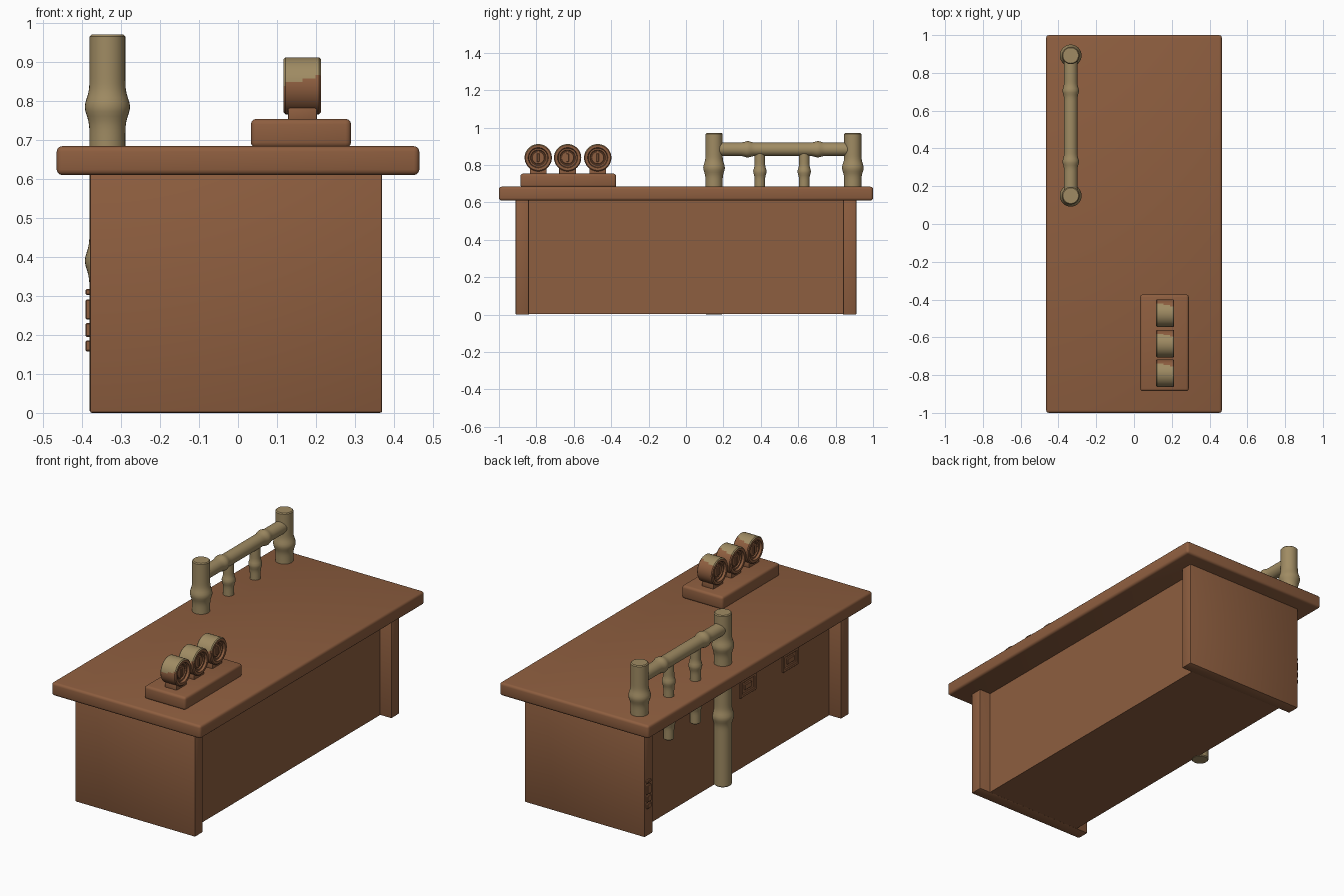
import bpy, bmesh, math
from mathutils import Vector

if "Cube" in bpy.data.objects:
    bpy.data.objects.remove(bpy.data.objects["Cube"])


def material(name, rgb):
    m = bpy.data.materials.new(name)
    m.diffuse_color = (*rgb, 1)
    m.use_nodes = True
    m.node_tree.nodes["Principled BSDF"].inputs["Base Color"].default_value = m.diffuse_color
    return m


WOOD = material("brown_wood", (0.27, 0.112, 0.05))
BAMBOO = material("tan_bamboo", (0.35, 0.26, 0.125))


def finish(name, bm, mats):
    bmesh.ops.recalc_face_normals(bm, faces=bm.faces)
    me = bpy.data.meshes.new(name)
    bm.to_mesh(me)
    bm.free()
    ob = bpy.data.objects.new(name, me)
    bpy.context.collection.objects.link(ob)
    for m in mats:
        me.materials.append(m)
    bpy.ops.object.select_all(action='DESELECT')
    ob.select_set(True)
    bpy.context.view_layer.objects.active = ob
    bpy.ops.object.shade_smooth_by_angle(angle=math.radians(35))
    return ob


def box(name, lo, hi, bevel=0.006, segments=2):
    bm = bmesh.new()
    bmesh.ops.create_cube(bm, size=1)
    for v in bm.verts:
        v.co = Vector([l + (c + 0.5) * (h - l) for l, h, c in zip(lo, hi, v.co)])
    if bevel:
        bmesh.ops.bevel(bm, geom=bm.edges[:], offset=bevel, segments=segments,
                        profile=0.5, affect='EDGES')
    return finish(name, bm, [WOOD])


def lathe(bm, origin, axis, profile, sides=32):
    """Revolve (distance, radius) pairs around an axis and cap both ends."""
    axis = Vector(axis)
    u = axis.orthogonal().normalized()
    w = axis.cross(u)
    rings = []
    for d, r in profile:
        rings.append([bm.verts.new(Vector(origin) + axis * d
                      + (u * math.cos(a) + w * math.sin(a)) * r)
                      for a in (math.tau * i / sides for i in range(sides))])
    for a, b in zip(rings, rings[1:]):
        for i in range(sides):
            j = (i + 1) % sides
            bm.faces.new((a[i], a[j], b[j], b[i]))
    bm.faces.new(rings[0])
    bm.faces.new(rings[-1])


def bamboo(name, origin, axis, length, radius, nodes, bump, width):
    # Straight cane with a soft swelling at each node and rounded rims
    prof = [(0, radius - 0.005)]
    n = max(30, int(length / 0.012))
    for i in range(n + 1):
        d = 0.005 + (length - 0.01) * i / n
        prof.append((d, radius + sum(bump * math.exp(-((d - k) / width) ** 2) for k in nodes)))
    prof.append((length, radius - 0.005))
    bm = bmesh.new()
    lathe(bm, origin, axis, prof)
    return finish(name, bm, [BAMBOO])


# Counter: top, recessed body and end panels
box("counter_top", (-0.465, -1, 0.61), (0.465, 1, 0.684), 0.014, 3)
box("counter_body", (-0.305, -0.86, 0.002), (0.30, 0.86, 0.62), 0)
for side, y in (("front", -0.875), ("back", 0.875)):
    box(side + "_end_panel", (-0.38, y - 0.036, 0), (0.37, y + 0.036, 0.62))

# Bamboo rail: two posts, crossbar and two short uprights
X = -0.335
bamboo("long_rail_post", (X, 0.15, 0), (0, 0, 1), 0.97, 0.046, (0.39, 0.785), 0.012, 0.03)
bamboo("short_rail_post", (X, 0.892, 0.63), (0, 0, 1), 0.34, 0.046, (0.155,), 0.012, 0.03)
bamboo("rail_crossbar", (X, 0.15, 0.884), (0, 1, 0), 0.742, 0.036, (0.18, 0.555), 0.008, 0.02)
for i, y in enumerate((0.395, 0.632)):
    bamboo(f"rail_upright_{i + 1}", (X, y, 0.44), (0, 0, 1), 0.43, 0.028, (0.1, 0.325), 0.008, 0.02)

# Tap stand
box("tap_base", (0.033, -0.885, 0.68), (0.29, -0.373, 0.754), 0.014, 3)

# Round tap heads with sunk faces, bamboo-coloured on the upper rim
for i, y in enumerate((-0.79, -0.633, -0.472)):
    z, r = 0.839, 0.073
    box(f"tap_stem_{i + 1}", (0.128, y - 0.045, 0.745), (0.202, y + 0.045, 0.785), 0.004)
    half = [(0.014, 0.001), (0.014, 0.032), (0.018, 0.034), (0.018, 0.038),
            (0.012, 0.042), (0.012, 0.050), (0.0, 0.054), (0.0, r - 0.005), (0.005, r)]
    rim = [(0.005 + 0.086 * k / 10, r) for k in range(1, 10)]
    prof = half + rim + [(0.096 - d, q) for d, q in reversed(half)]
    bm = bmesh.new()
    lathe(bm, (0.117, y, z), (1, 0, 0), prof, 48)
    for f in bm.faces:
        c = f.calc_center_median()
        dy, dz = c.y - y, c.z - z
        on_rim = math.hypot(dy, dz) > r - 0.004
        f.material_index = int(on_rim and dz - 0.35 * dy - 0.25 * (c.x - 0.165) > 0.04)
    finish(f"tap_head_{i + 1}", bm, [WOOD, BAMBOO])
    # Raised abstract bar on each face
    for s, x in (("left", 0.126), ("right", 0.196)):
        box(f"tap_{s}_emblem_{i + 1}", (x, y - 0.007, z - 0.022), (x + 0.008, y + 0.007, z + 0.022), 0.002, 1)

# Small raised plaques on the recessed left wall
for i, y in enumerate((-0.49, -0.11)):
    z = 0.45
    for k, (dy, dz, hy, hz) in enumerate(((0, 0.04, 0.07, 0.008), (0, -0.04, 0.07, 0.008),
                                          (0.062, 0, 0.008, 0.04), (-0.062, 0, 0.008, 0.04),
                                          (0, 0, 0.03, 0.015))):
        box(f"wall_plaque_{i + 1}_bar_{k + 1}", (-0.314, y + dy - hy, z + dz - hz),
            (-0.30, y + dy + hy, z + dz + hz), 0.002, 1)

# Small carved blocks on the left edge of the back panel
for i, (z, h) in enumerate(((0.172, 0.014), (0.213, 0.018), (0.265, 0.026), (0.31, 0.008))):
    box(f"edge_carving_{i + 1}", (-0.391, 0.865, z - h), (-0.375, 0.9, z + h), 0.003, 1)
